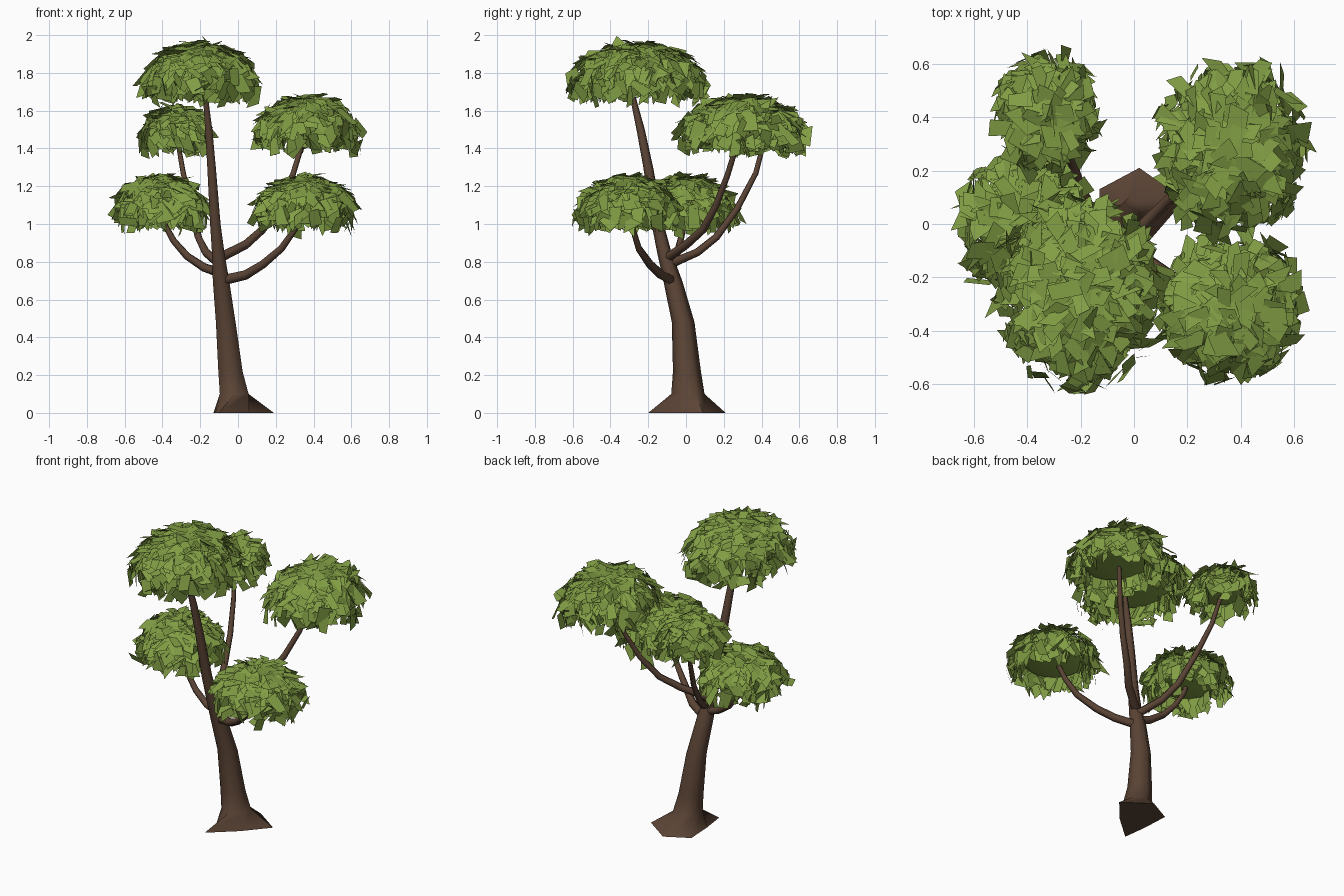
import bpy, bmesh, math, random
from mathutils import Vector

if "Cube" in bpy.data.objects:
    bpy.data.objects.remove(bpy.data.objects["Cube"])

random.seed(11)


def material(name, rgb):
    m = bpy.data.materials.new(name)
    m.diffuse_color = (*rgb, 1)
    m.use_nodes = True
    m.node_tree.nodes["Principled BSDF"].inputs["Base Color"].default_value = m.diffuse_color
    return m


BARK = material("brown bark", (0.105, 0.058, 0.036))
LEAF = material("leaf green", (0.220, 0.340, 0.058))


def make_object(name, bm, mat, smooth=False):
    me = bpy.data.meshes.new(name)
    bm.to_mesh(me)
    bm.free()
    me.materials.append(mat)
    ob = bpy.data.objects.new(name, me)
    bpy.context.collection.objects.link(ob)
    if smooth:
        bpy.ops.object.select_all(action='DESELECT')
        ob.select_set(True)
        bpy.context.view_layer.objects.active = ob
        bpy.ops.object.shade_smooth_by_angle(angle=math.radians(62))
    return ob


def bridge(bm, rings):
    n = len(rings[0])
    for a, b in zip(rings, rings[1:]):
        for i in range(n):
            j = (i + 1) % n
            bm.faces.new((a[i], a[j], b[j], b[i]))
    bm.faces.new(rings[0][::-1])
    bm.faces.new(rings[-1])


# trunk: pointed root flare, then leaning tapered rings
bm = bmesh.new()
foot = [(0.19, 0.09), (0.02, 0.21), (-0.13, 0.13),
        (-0.12, -0.05), (-0.10, -0.20), (0.06, -0.06)]
rings = [[bm.verts.new((x, y, 0)) for x, y in foot]]
for x, y, z, r in [(-0.02, 0.01, 0.10, 0.088), (-0.04, 0.005, 0.22, 0.074),
                   (-0.065, -0.015, 0.48, 0.060), (-0.09, -0.07, 0.70, 0.050),
                   (-0.105, -0.115, 0.85, 0.038), (-0.12, -0.15, 1.0, 0.032),
                   (-0.14, -0.20, 1.3, 0.026), (-0.155, -0.24, 1.5, 0.022),
                   (-0.18, -0.30, 1.75, 0.012)]:
    rings.append([bm.verts.new((x + r * math.cos(math.radians(30 + 60 * i)),
                                y + r * math.sin(math.radians(30 + 60 * i)), z))
                  for i in range(6)])
bridge(bm, rings)
make_object("trunk", bm, BARK, True)


# branches: tapered six-sided tubes along a few points
def branch(name, pts, r0, r1):
    bm = bmesh.new()
    pts = [Vector(p) for p in pts]
    rings = []
    for k, p in enumerate(pts):
        d = (pts[min(k + 1, len(pts) - 1)] - pts[max(k - 1, 0)]).normalized()
        u = d.cross(Vector((0.3, -0.9, 0.1))).normalized()
        v = d.cross(u)
        r = r0 + (r1 - r0) * k / (len(pts) - 1)
        rings.append([bm.verts.new(p + r * (u * math.cos(math.tau * i / 6) + v * math.sin(math.tau * i / 6)))
                      for i in range(6)])
    bridge(bm, rings)
    bmesh.ops.recalc_face_normals(bm, faces=bm.faces)
    make_object(name, bm, BARK, True)


branch("front_right_branch", [(-0.09, -0.07, 0.70), (0.04, -0.13, 0.73), (0.13, -0.19, 0.785),
                              (0.23, -0.25, 0.87), (0.30, -0.28, 0.97), (0.37, -0.31, 1.13)], 0.028, 0.013)
branch("left_branch", [(-0.09, -0.08, 0.74), (-0.18, -0.07, 0.77), (-0.27, -0.05, 0.83),
                       (-0.34, -0.03, 0.91), (-0.39, -0.01, 1.0), (-0.43, 0.0, 1.13)], 0.026, 0.013)
branch("back_right_branch", [(-0.10, -0.10, 0.82), (0.04, 0.0, 0.89), (0.13, 0.09, 0.97),
                             (0.22, 0.16, 1.10), (0.29, 0.22, 1.26), (0.37, 0.30, 1.52)], 0.026, 0.013)
branch("back_left_branch", [(-0.10, -0.08, 0.79), (-0.17, 0.06, 0.85), (-0.21, 0.16, 0.93),
                            (-0.245, 0.27, 1.08), (-0.29, 0.37, 1.27), (-0.33, 0.43, 1.50)], 0.026, 0.012)


# foliage: a smooth core covered by loose drooping leaf cards
def foliage(name, centre, radii, count):
    c, R = Vector(centre), Vector(radii)
    bm = bmesh.new()
    bmesh.ops.create_uvsphere(bm, u_segments=16, v_segments=10, radius=1)
    for v in bm.verts:
        squash = 0.86 if v.co.z > 0 else 0.15
        v.co = c + Vector((v.co.x * R.x * 0.72, v.co.y * R.y * 0.72, v.co.z * R.z * squash + 0.02))
    for f in bm.faces:
        f.smooth = True
    for k in range(count):
        z = -0.22 + 1.22 * (k + 0.5) / count
        a = k * 2.39996 + random.uniform(-0.5, 0.5)
        s = math.sqrt(1 - z * z)
        d = Vector((s * math.cos(a), s * math.sin(a), z))
        # the rim is the loosest part: leaves sit both inside and outside it
        low = max(0, 1 - z / 0.7)
        p = c + Vector((d.x * R.x, d.y * R.y, d.z * R.z)) * random.uniform(0.91 - 0.27 * low, 1.02 + 0.07 * low)
        n = Vector((d.x / R.x, d.y / R.y, d.z / R.z)).normalized()
        side = n.cross(Vector((0, 0, 1))).normalized()
        down = side.cross(n).normalized()
        if down.z > 0:
            down = -down
        # random spin in the surface, lift off it and roll
        spin = random.gauss(0, 0.6)
        t = down * math.cos(spin) + side * math.sin(spin)
        w = n.cross(t)
        lift = random.uniform(-0.2, 0.5)
        t = (t * math.cos(lift) + n * math.sin(lift)).normalized()
        roll = random.gauss(0, 0.25 + 0.3 * low)
        w = w * math.cos(roll) + n * math.sin(roll)
        L, W = random.uniform(0.09, 0.135), random.uniform(0.028, 0.042)
        j = lambda: random.uniform(0.45, 1.2)
        quad = [p - t * L * 0.35 * j() - w * W * j(), p - t * L * 0.35 * j() + w * W * j(),
                p + t * L * 0.65 * j() + w * W * j(), p + t * L * 0.65 * j() - w * W * j()]
        f = bm.faces.new([bm.verts.new(q) for q in quad])
        f.normal_update()
        if f.normal.dot(n) < 0:
            f.normal_flip()
    make_object(name, bm, LEAF)


foliage("top_foliage", (-0.205, -0.255, 1.74), (0.285, 0.345, 0.22), 440)
foliage("back_right_foliage", (0.365, 0.285, 1.47), (0.265, 0.31, 0.205), 370)
foliage("back_left_foliage", (-0.325, 0.42, 1.455), (0.18, 0.205, 0.17), 210)
foliage("left_foliage", (-0.41, 0.0, 1.055), (0.245, 0.25, 0.20), 310)
foliage("front_right_foliage", (0.36, -0.31, 1.055), (0.26, 0.255, 0.20), 320)
